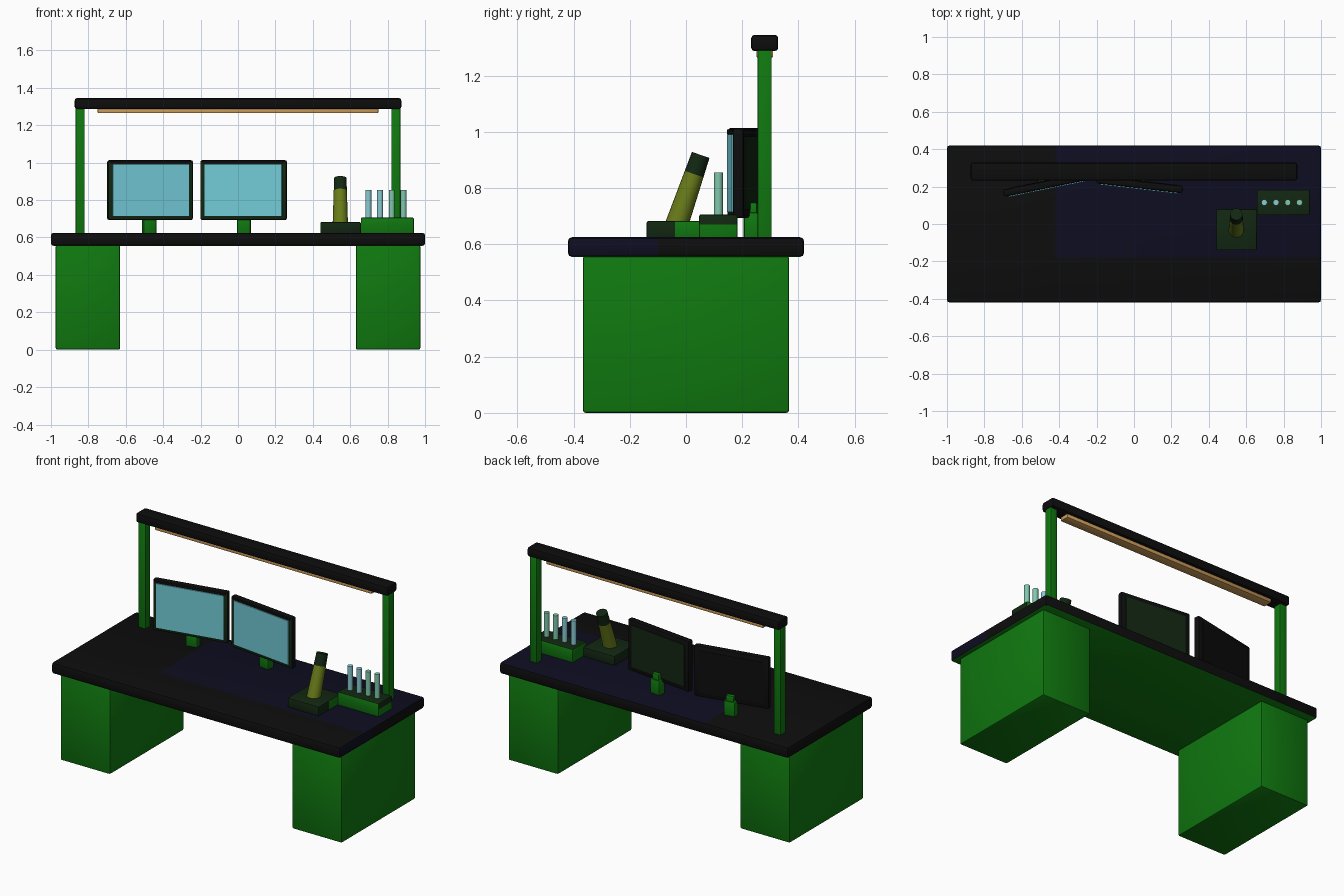
import bpy, bmesh, math
from mathutils import Matrix, Vector

if "Cube" in bpy.data.objects:
    bpy.data.objects.remove(bpy.data.objects["Cube"])


def material(name, rgb):
    m = bpy.data.materials.new(name)
    m.use_nodes = True
    m.diffuse_color = (*rgb, 1)
    m.node_tree.nodes["Principled BSDF"].inputs["Base Color"].default_value = (*rgb, 1)
    return m


BLACK = material("black", (0.004, 0.004, 0.004))
NAVY = material("navy", (0.004, 0.004, 0.015))
GREEN = material("green", (0.005, 0.19, 0.005))
DARK = material("dark green", (0.006, 0.02, 0.006))
CYAN = material("screen cyan", (0.17, 0.6, 0.68))
TEAL = material("pen blue", (0.25, 0.6, 0.66))
MINT = material("pen mint", (0.22, 0.58, 0.42))
TAN = material("warm tan", (0.6, 0.33, 0.1))
OLIVE = material("olive", (0.14, 0.2, 0.01))


def finish(name, bm, mats, rule=None, matrix=None):
    """Turn a bmesh into an object, choosing a material slot per face by rule."""
    bm.normal_update()
    if rule:
        for f in bm.faces:
            f.material_index = rule(f.calc_center_median(), f.normal)
    me = bpy.data.meshes.new(name)
    bm.to_mesh(me)
    bm.free()
    ob = bpy.data.objects.new(name, me)
    bpy.context.collection.objects.link(ob)
    for m in mats:
        me.materials.append(m)
    if matrix:
        ob.matrix_world = matrix
    bpy.ops.object.select_all(action='DESELECT')
    ob.select_set(True)
    bpy.context.view_layer.objects.active = ob
    bpy.ops.object.shade_smooth_by_angle(angle=math.radians(35))
    return ob


def box(name, lo, hi, mats, bevel=0.0, rule=None, matrix=None, cuts=()):
    lo, hi = Vector(lo), Vector(hi)
    bm = bmesh.new()
    bmesh.ops.create_cube(bm, size=1)
    bmesh.ops.scale(bm, vec=hi - lo, verts=bm.verts)
    bmesh.ops.translate(bm, vec=(lo + hi) / 2, verts=bm.verts)
    if bevel:
        bmesh.ops.bevel(bm, geom=bm.edges[:], offset=bevel, segments=2,
                        profile=0.5, affect='EDGES')
    for co, no in cuts:
        bmesh.ops.bisect_plane(bm, geom=bm.verts[:] + bm.edges[:] + bm.faces[:],
                               plane_co=co, plane_no=no)
    return finish(name, bm, mats, rule, matrix)


def rod(name, r1, r2, depth, mats, matrix, sides=16, cuts=(), rule=None):
    """Upright round bar standing on the local origin."""
    bm = bmesh.new()
    bmesh.ops.create_cone(bm, cap_ends=True, segments=sides, radius1=r1, radius2=r2,
                          depth=depth, matrix=Matrix.Translation((0, 0, depth / 2)))
    for co, no in cuts:
        bmesh.ops.bisect_plane(bm, geom=bm.verts[:] + bm.edges[:] + bm.faces[:],
                               plane_co=co, plane_no=no)
    return finish(name, bm, mats, rule, matrix)


# Desk top: black with a navy area on the rear right and a green underside
def desk_rule(c, n):
    if n.z < -0.9:
        return 2
    if n.z > 0.5 and c.x > -0.42 and c.y > -0.18:
        return 1
    if n.x > 0.5 and c.y < -0.1:
        return 1
    return 0


box("desk_top", (-1, -0.42, 0.555), (1, 0.42, 0.625), [BLACK, NAVY, GREEN], 0.014, desk_rule,
    cuts=[((-0.42, 0, 0), (1, 0, 0)), ((0, -0.18, 0), (0, 1, 0)), ((0, -0.1, 0), (0, 1, 0))])

# Pedestals and light posts on both sides
for side, s in (("right", -1), ("left", 1)):
    xs = sorted((s * 0.63, s * 0.975))
    box(side + "_pedestal", (xs[0], -0.367, 0), (xs[1], 0.367, 0.56), [GREEN], 0.01)
    xs = sorted((s * 0.82, s * 0.868))
    box(side + "_post", (xs[0], 0.255, 0.615), (xs[1], 0.305, 1.295), [GREEN], 0.003)

# Overhead bar with its light strip
box("overhead_bar", (-0.873, 0.232, 1.287), (0.873, 0.328, 1.345), [BLACK], 0.012)
box("light_strip", (-0.75, 0.25, 1.265), (0.75, 0.31, 1.29), [TAN], 0.003)

# Monitors: frame, screen plate, back panel and stand
for side, x, y, turn, back in (("right", -0.47, 0.21, 11.5, BLACK),
                               ("left", 0.03, 0.21, -6.6, DARK)):
    place = Matrix.Translation((x, y, 0.853)) @ Matrix.Rotation(math.radians(turn), 4, 'Z')
    box(side + "_monitor_frame", (-0.232, -0.018, -0.16), (0.232, 0.02, 0.16), [BLACK, DARK],
        0.01, lambda c, n: int(n.y < -0.9), place)
    box(side + "_monitor_top_bezel", (-0.222, -0.020, 0.14), (0.222, -0.017, 0.155), [BLACK],
        matrix=place)
    box(side + "_screen", (-0.208, -0.024, -0.138), (0.208, -0.016, 0.138), [CYAN], matrix=place)
    box(side + "_monitor_back_panel", (-0.2, 0.018, -0.13), (0.2, 0.023, 0.13), [back],
        matrix=place)
    box(side + "_stand_foot", (-0.035, 0.0, -0.235), (0.035, 0.05, -0.14), [GREEN], 0.006,
        matrix=place)
    box(side + "_stand_neck", (-0.025, 0.015, -0.15), (0.025, 0.045, -0.105), [GREEN], 0.006,
        matrix=place)

# Holder with a leaning round body
box("holder_base", (0.44, -0.14, 0.62), (0.657, 0.08, 0.682), [DARK, GREEN], 0.006,
    lambda c, n: int(n.x > 0.5 and c.y > -0.04), cuts=[((0, -0.04, 0), (0, 1, 0))])
lean = Matrix.Translation((0.547, -0.033, 0.67)) @ Matrix.Rotation(math.radians(-19), 4, 'X')
rod("leaning_body", 0.041, 0.033, 0.262, [OLIVE, DARK], lean, 20,
    [((0, 0, 0.19), (0, 0, 1))], lambda c, n: int(c.z > 0.19))

# Pen tray with four pens
box("pen_tray", (0.657, 0.047, 0.62), (0.94, 0.183, 0.706), [GREEN, DARK], 0.006,
    lambda c, n: int(n.z > 0.5 or (n.x > 0.5 and c.z > 0.67)),
    cuts=[((0, 0, 0.67), (0, 0, 1))])
for i in range(4):
    rod(f"pen_{i + 1}", 0.016, 0.016, 0.155, [TEAL if i < 2 else MINT],
        Matrix.Translation((0.697 + i * 0.0625, 0.115, 0.7)))
